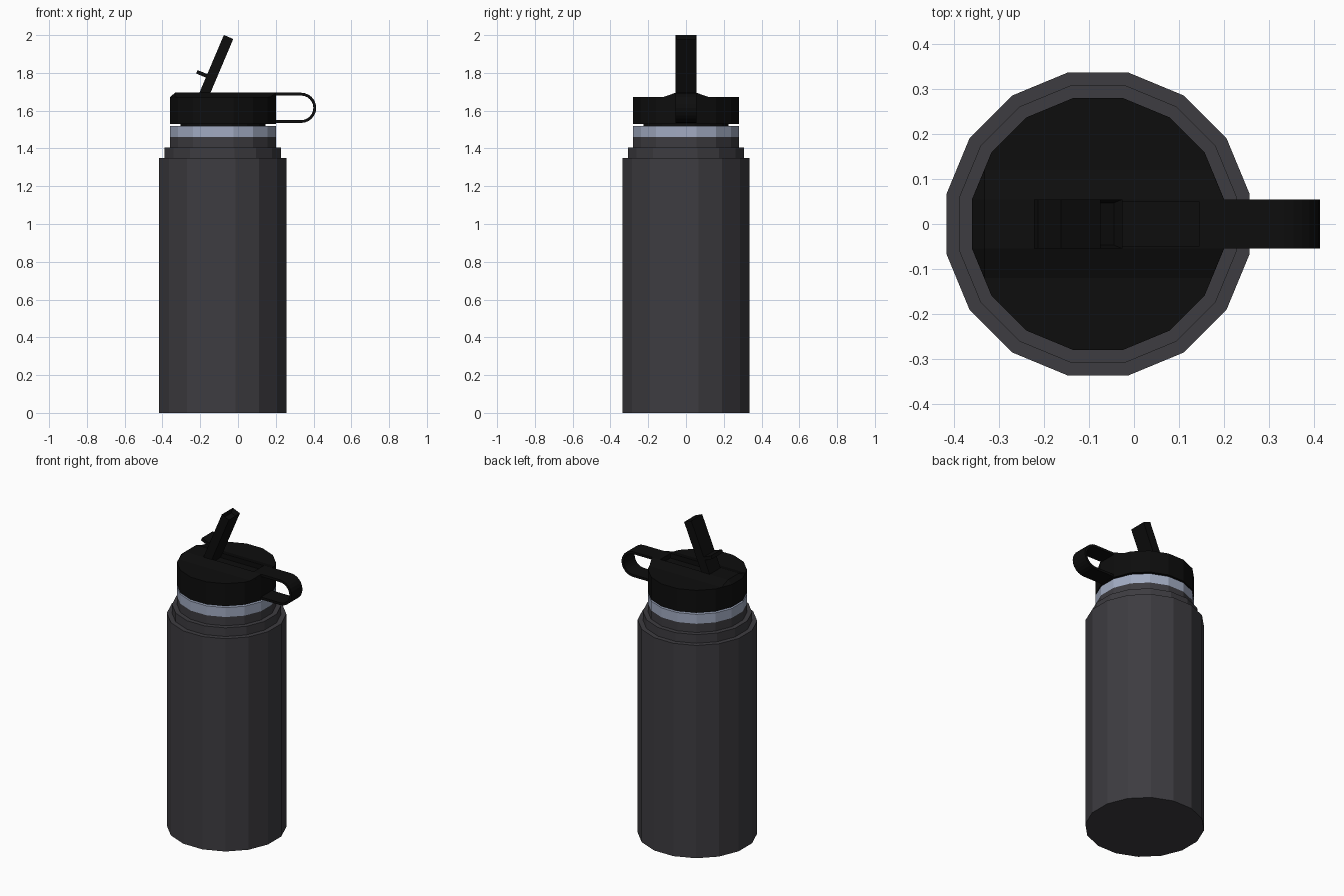
import bpy, bmesh, math
from mathutils import Vector

cube = bpy.data.objects.get("Cube")
if cube:
    bpy.data.objects.remove(cube, do_unlink=True)

AXIS = -0.08      # x of the bottle's axis
SIDES = 16
STRAP = 0.055     # half width of strap, straw and tab


def material(name, rgb):
    m = bpy.data.materials.new(name)
    m.use_nodes = True
    m.diffuse_color = (*rgb, 1)
    m.node_tree.nodes["Principled BSDF"].inputs["Base Color"].default_value = (*rgb, 1)
    return m


CHARCOAL = material("charcoal coating", (0.047, 0.045, 0.052))
STEEL = material("brushed steel", (0.36, 0.41, 0.54))
BLACK = material("black plastic", (0.004, 0.004, 0.004))


def finish(name, bm, mat):
    bmesh.ops.recalc_face_normals(bm, faces=bm.faces)
    mesh = bpy.data.meshes.new(name)
    bm.to_mesh(mesh)
    bm.free()
    mesh.materials.append(mat)
    obj = bpy.data.objects.new(name, mesh)
    bpy.context.collection.objects.link(obj)
    return obj


def drum(name, apothem, z0, z1, mat):
    """Sixteen-sided cylinder with flats facing the axes."""
    bm = bmesh.new()
    r = apothem / math.cos(math.pi / SIDES)
    ring = [bm.verts.new((AXIS + r * math.cos((i + 0.5) * math.tau / SIDES),
                          r * math.sin((i + 0.5) * math.tau / SIDES), z0))
            for i in range(SIDES)]
    base = bm.faces.new(ring)
    top = bmesh.ops.extrude_face_region(bm, geom=[base], use_keep_orig=True)["geom"]
    bmesh.ops.translate(bm, vec=(0, 0, z1 - z0),
                        verts=[v for v in top if isinstance(v, bmesh.types.BMVert)])
    return finish(name, bm, mat)


def side_profile(name, points, half, mat):
    """Extrude an (x, z) outline across y."""
    bm = bmesh.new()
    front = [bm.verts.new((x, -half, z)) for x, z in points]
    back = [bm.verts.new((x, half, z)) for x, z in points]
    bm.faces.new(front)
    bm.faces.new(back[::-1])
    for i in range(len(points)):
        j = (i + 1) % len(points)
        bm.faces.new((front[j], front[i], back[i], back[j]))
    return finish(name, bm, mat)


# Bottle body, shoulder step, neck and steel band
drum("body", 0.337, 0, 1.35, CHARCOAL)
drum("shoulder", 0.308, 1.34, 1.405, CHARCOAL)
drum("neck", 0.28, 1.39, 1.46, CHARCOAL)
drum("steel_band", 0.28, 1.46, 1.52, STEEL)

# Lid and the thread below it
drum("lid_thread", 0.225, 1.51, 1.54, BLACK)
lid = drum("lid", 0.28, 1.53, 1.672, BLACK)

# Raised ridge across the lid, with sloping flanks
bm = bmesh.new()
for s in (-1, 1):
    for x, y, z in ((-0.36, STRAP, 1.66), (-0.36, STRAP, 1.672), (-0.333, 0.12, 1.672),
                    (-0.333, STRAP, 1.695), (0.2, STRAP, 1.695), (0.173, 0.12, 1.672),
                    (0.2, STRAP, 1.66)):
        bm.verts.new((x, s * y, z))
bmesh.ops.convex_hull(bm, input=bm.verts)
ridge = finish("lid_ridge", bm, BLACK)

# Groove in which the straw folds away
groove = side_profile("groove_cutter", [(-0.2, 1.665), (0.145, 1.665), (0.145, 1.75), (-0.2, 1.75)],
                      0.05, BLACK)
groove.hide_render = True
groove.hide_viewport = True
for part in (lid, ridge):
    cut = part.modifiers.new("groove", "BOOLEAN")
    cut.operation = "DIFFERENCE"
    cut.solver = "EXACT"
    cut.object = groove

# Carrying loop: a flat strap bent round a half circle
def loop_path(radius):
    bend = [(0.334 + radius * math.cos(a), 1.615 + radius * math.sin(a))
            for a in (math.radians(90 - 15 * i) for i in range(13))]
    return [(0.18, 1.615 + radius)] + bend + [(0.18, 1.615 - radius)]


side_profile("carry_loop", loop_path(0.08) + loop_path(0.065)[::-1], STRAP, BLACK)

# Tilted straw with a recessed mouth
tip = Vector((-0.05, 0, 1.99))
along = Vector((0.39, 0, 0.921))
across = Vector((0.921, 0, -0.39)) * 0.027
corners = [tip - across, tip + across, tip + across - along * 0.36, tip - across - along * 0.36]
straw = side_profile("straw", [(p.x, p.z) for p in corners], STRAP, BLACK)
bm = bmesh.new()
bm.from_mesh(straw.data)
bm.faces.ensure_lookup_table()
mouth = max(bm.faces, key=lambda f: f.calc_center_median().z)
bmesh.ops.inset_region(bm, faces=[mouth], thickness=0.011)
bmesh.ops.translate(bm, verts=mouth.verts, vec=along * -0.03)
bm.to_mesh(straw.data)
bm.free()

# Thumb tab on the straw
side_profile("straw_tab", [(-0.222, 1.797), (-0.214, 1.815), (-0.14, 1.784), (-0.148, 1.766)],
             STRAP, BLACK)
